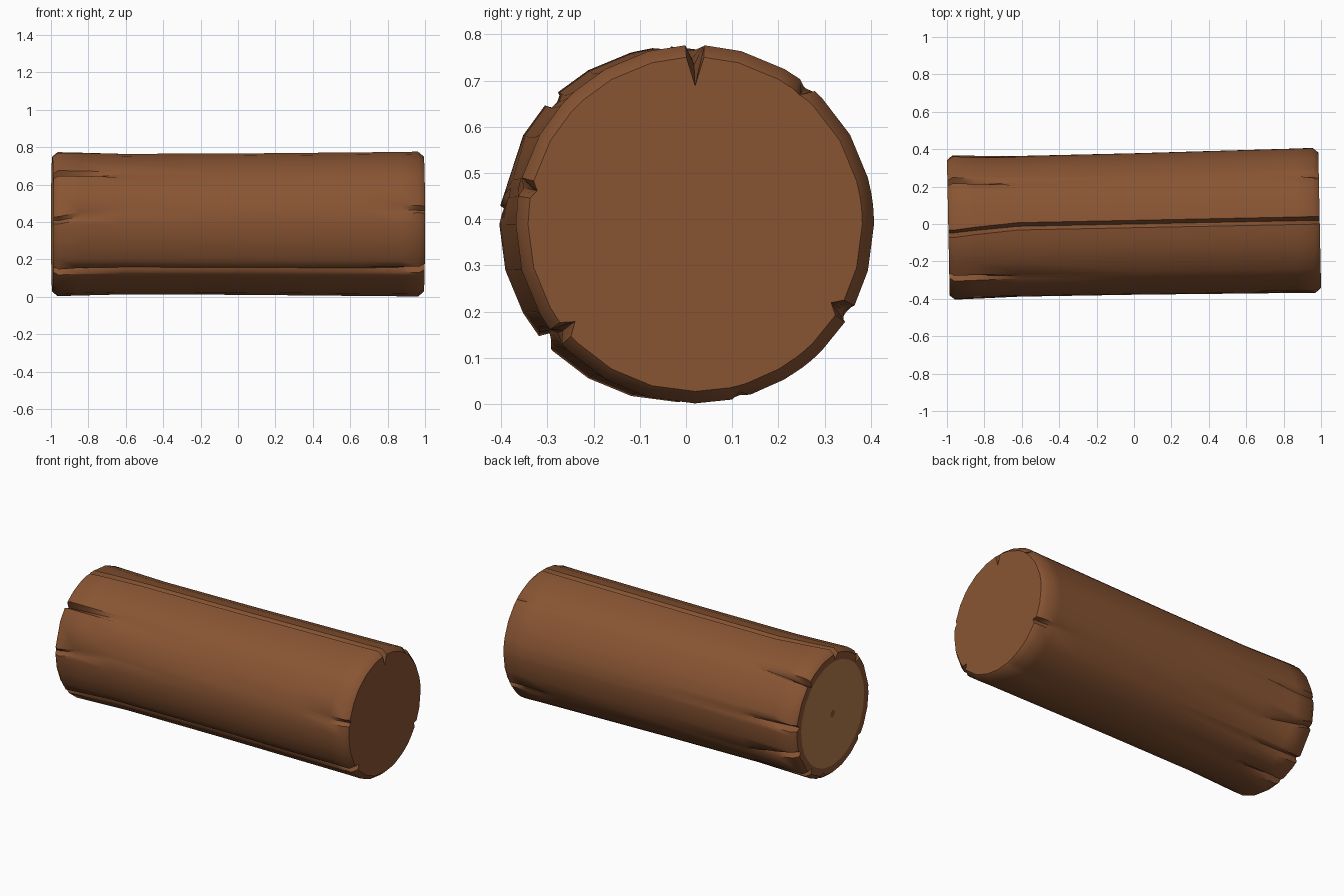
import bpy, bmesh, math

if "Cube" in bpy.data.objects:
    bpy.data.objects.remove(bpy.data.objects["Cube"])

def mat(name, rgb):
    m = bpy.data.materials.new(name)
    m.diffuse_color = (*rgb, 1)
    m.use_nodes = True
    m.node_tree.nodes["Principled BSDF"].inputs["Base Color"].default_value = m.diffuse_color
    return m

bark = mat("bark brown", (0.25, 0.09, 0.033))
wood = mat("cut wood tan", (0.47, 0.215, 0.075))

# Lengthwise cracks: angle at left end, angle along body, depth at left, middle, right
CRACKS = [(95, 90, .065, .025, .085), (49, 51, .06, 0, .025), (135, 135, .06, 0, 0),
          (177, 168, .03, 0, .035), (222, 219, .04, .01, .05), (7, 7, .05, 0, 0),
          (-19, -30, .045, 0, .045), (-50, -50, .05, 0, 0), (-75, -75, .04, 0, .012)]

# Rings: x, radius, closeness to left end, closeness to right end
RINGS = [(-.993, .362, 1, 0), (-.965, .385, 1, 0), (-.85, .382, .6, 0), (-.62, .376, 0, 0),
         (0, .378, 0, 0), (.65, .384, 0, 0), (.87, .386, 0, .25), (.962, .388, 0, 1),
         (.993, .362, 0, 1)]

# Columns round the log: 24 plain sides plus three columns for each crack
cols = [(15 * k, 15 * k, 0, 0, 0) for k in range(24)
        if all(abs((15 * k - c[1] + 180) % 360 - 180) > 4.5 for c in CRACKS)]
for al, a, dl, dm, dr in CRACKS:
    cols += [(al - 3, a - 3, 0, 0, 0), (al, a, dl, dm, dr), (al + 3, a + 3, 0, 0, 0)]
cols.sort(key=lambda c: c[1] % 360)
n = len(cols)

bm = bmesh.new()

def add_ring(x, radius, left, right):
    ring = []
    for al, a, dl, dm, dr in cols:
        ang = math.radians(a + (al - a) * left)
        depth = dm + (dl - dm) * left + (dr - dm) * right
        if abs(x) > .99:
            depth = max(0, depth - .023)
        r = radius - depth
        ring.append(bm.verts.new((x, r * math.cos(ang), r * math.sin(ang))))
    return ring

def bridge(r0, r1, m=0):
    for i in range(n):
        j = (i + 1) % n
        f = bm.faces.new((r0[i], r0[j], r1[j], r1[i]))
        f.material_index = m

def plain_ring(x, r):
    return [bm.verts.new((x, r * math.cos(math.radians(c[1])), r * math.sin(math.radians(c[1]))))
            for c in cols]

# Bark body
rings = [add_ring(*r) for r in RINGS]
for r0, r1 in zip(rings, rings[1:]):
    bridge(r0, r1)

# Right end: bark-coloured fan
tip = bm.verts.new((.993, 0, 0))
for i in range(n):
    bm.faces.new((rings[-1][i], rings[-1][(i + 1) % n], tip))

# Left end: bark rim, tan disc and dark pith
disc = plain_ring(-.993, .318)
pith = plain_ring(-.993, .022)
bridge(disc, rings[0])
bridge(pith, disc, 1)
bm.faces.new(pith)

bmesh.ops.recalc_face_normals(bm, faces=bm.faces[:])
me = bpy.data.meshes.new("log")
bm.to_mesh(me)
bm.free()
me.materials.append(bark)
me.materials.append(wood)
log = bpy.data.objects.new("log", me)
bpy.context.collection.objects.link(log)
log.location = (0, 0, .389)
log.rotation_euler = (0, 0, .02)

bpy.context.view_layer.objects.active = log
log.select_set(True)
bpy.ops.object.shade_smooth_by_angle(angle=math.radians(50))
